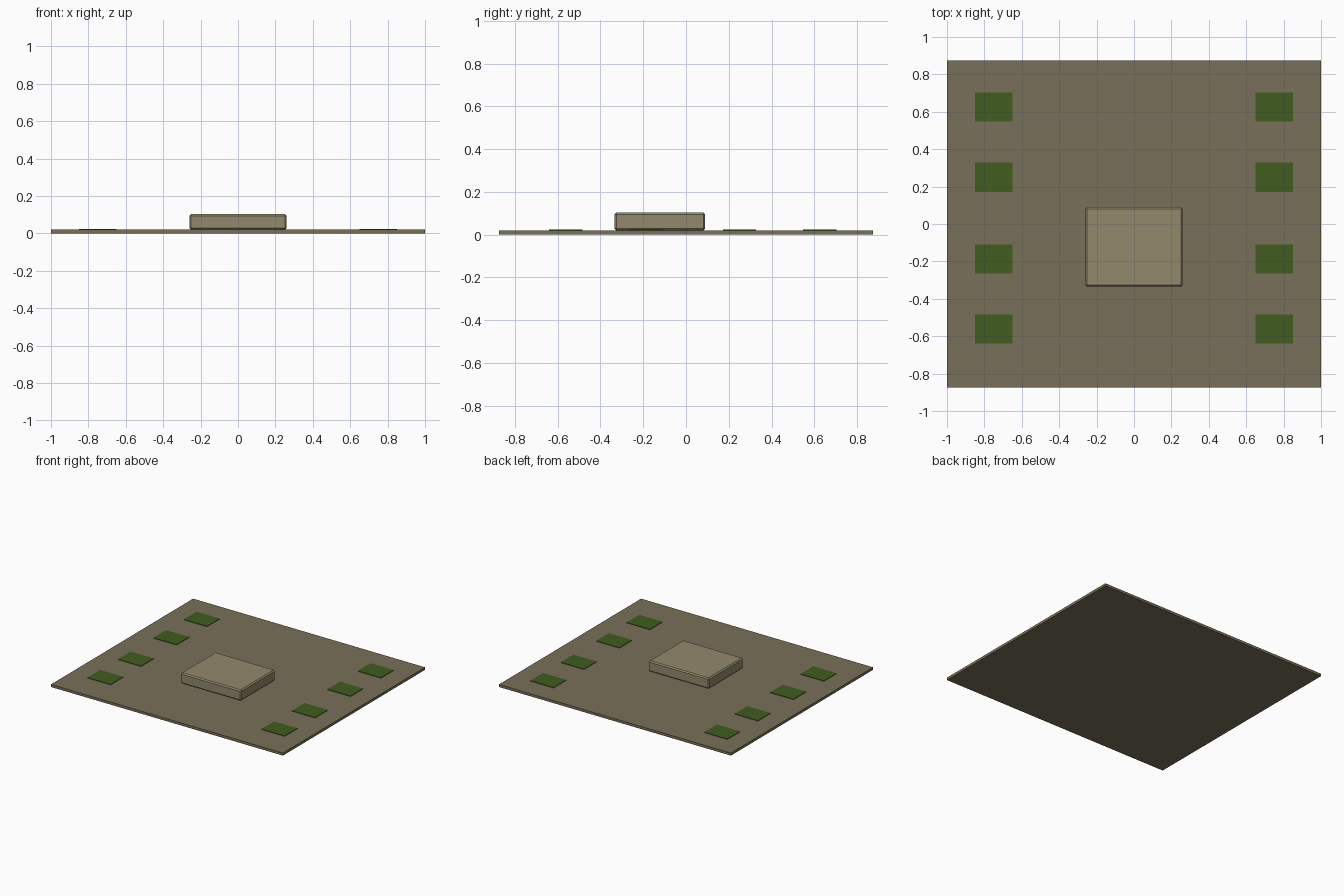
import bpy

if "Cube" in bpy.data.objects:
    bpy.data.objects.remove(bpy.data.objects["Cube"])


def material(name, rgb):
    m = bpy.data.materials.new(name)
    m.diffuse_color = (*rgb, 1)
    m.use_nodes = True
    m.node_tree.nodes["Principled BSDF"].inputs["Base Color"].default_value = m.diffuse_color
    return m


def box(name, x, y, z, mat, bevel=0):
    """Box from (min, max) ranges, with an optional flat chamfer."""
    bpy.ops.mesh.primitive_cube_add(size=1, location=[sum(r) / 2 for r in (x, y, z)])
    o = bpy.context.object
    o.name = name
    o.scale = [r[1] - r[0] for r in (x, y, z)]
    bpy.ops.object.transform_apply(location=False, rotation=False, scale=True)
    o.data.materials.append(mat)
    if bevel:
        b = o.modifiers.new("chamfer", 'BEVEL')
        b.width = bevel
        b.segments = 1
    return o


ground_mat = material("ground_brown", (0.19, 0.16, 0.10))
block_mat = material("block_tan", (0.29, 0.25, 0.15))
green_mat = material("patch_green", (0.053, 0.107, 0.014))

# Thin base slab
box("base_slab", (-1, 1), (-0.875, 0.875), (0, 0.02), ground_mat)

# Chamfered central block
box("central_block", (-0.26, 0.26), (-0.335, 0.09), (0.019, 0.103), block_mat, 0.009)

# Two mirrored rows of green patches
for side, s in (("left", -1), ("right", 1)):
    for i, y in enumerate((-0.562, -0.187, 0.25, 0.625)):
        x = sorted((s * 0.65, s * 0.85))
        box(f"{side}_patch_{i + 1}", x, (y - 0.078, y + 0.078), (0.018, 0.024), green_mat)
